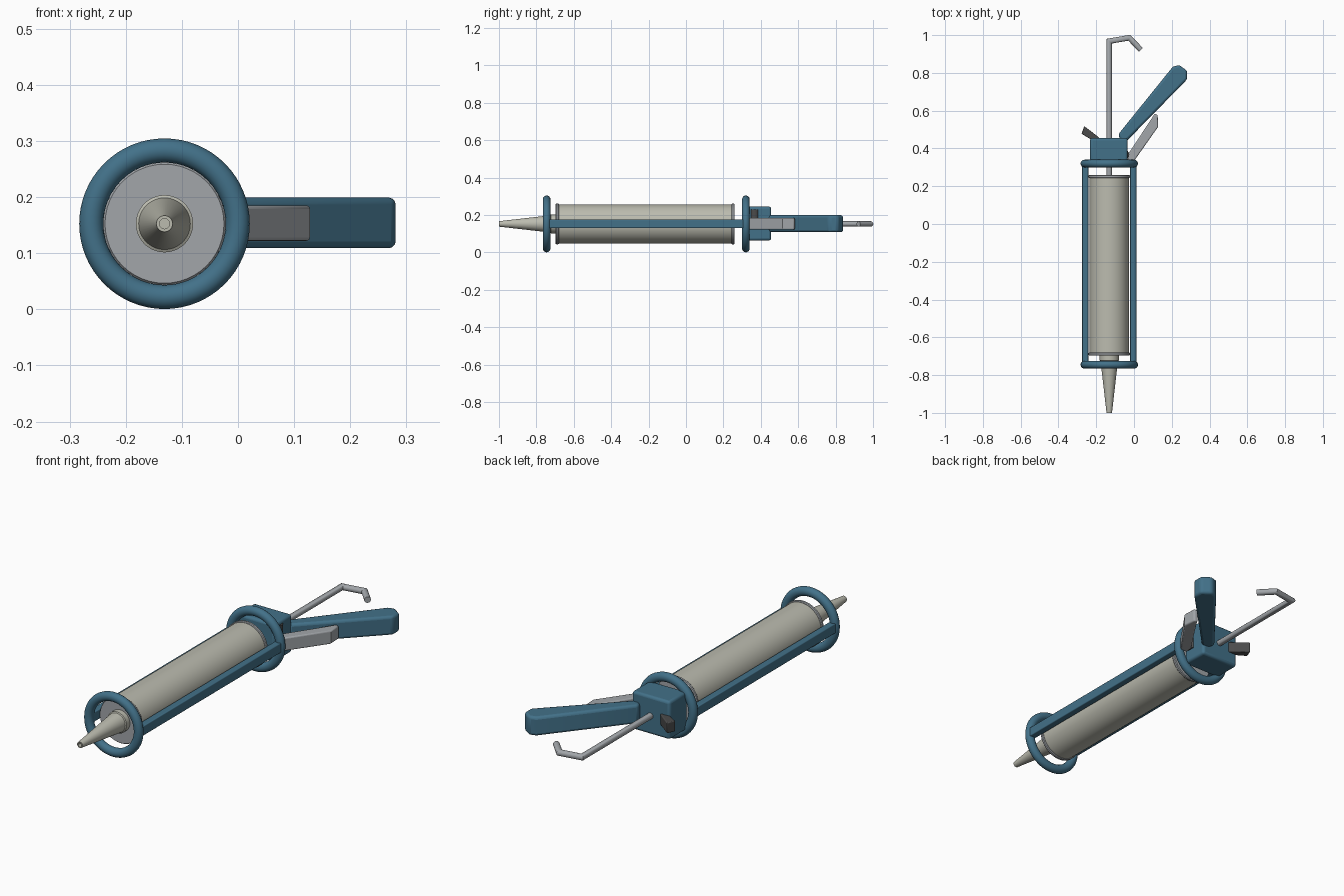
import bpy, bmesh, math
from mathutils import Vector, Matrix

if "Cube" in bpy.data.objects:
    bpy.data.objects.remove(bpy.data.objects["Cube"])

CX, CZ = -0.131, 0.1525   # long axis of the tool


def material(name, rgb):
    m = bpy.data.materials.new(name)
    m.diffuse_color = (*rgb, 1)
    m.use_nodes = True
    m.node_tree.nodes["Principled BSDF"].inputs["Base Color"].default_value = m.diffuse_color
    return m


BLUE = material("blue_paint", (0.055, 0.165, 0.25))
CREAM = material("cream_plastic", (0.50, 0.50, 0.43))
STEEL = material("steel", (0.36, 0.38, 0.40))
DARK = material("dark_steel", (0.07, 0.07, 0.07))


def finish(name, bm, mat, bevel=0.0):
    bmesh.ops.recalc_face_normals(bm, faces=bm.faces)
    me = bpy.data.meshes.new(name)
    bm.to_mesh(me)
    bm.free()
    ob = bpy.data.objects.new(name, me)
    bpy.context.collection.objects.link(ob)
    me.materials.append(mat)
    if bevel:
        mod = ob.modifiers.new("bevel", "BEVEL")
        mod.width, mod.segments = bevel, 3
        mod.limit_method, mod.angle_limit = "ANGLE", math.radians(40)
    bpy.context.view_layer.objects.active = ob
    ob.select_set(True)
    bpy.ops.object.shade_smooth_by_angle(angle=math.radians(35))
    ob.select_set(False)
    return ob


def lathe(name, profile, mat, closed=False, n=48):
    """Spin (radius, y) points around the long axis."""
    bm = bmesh.new()
    vs = [bm.verts.new((CX + r, y, CZ)) for r, y in profile]
    edges = [bm.edges.new(p) for p in zip(vs, vs[1:])]
    if closed:
        edges.append(bm.edges.new((vs[-1], vs[0])))
    bmesh.ops.spin(bm, geom=vs + edges, cent=(CX, 0, CZ), axis=(0, 1, 0),
                   angle=math.tau, steps=n)
    bmesh.ops.remove_doubles(bm, verts=bm.verts, dist=1e-5)
    return finish(name, bm, mat)


def plate(name, outline, z0, z1, mat, bevel):
    """Extrude an (x, y) outline from z0 to z1."""
    bm = bmesh.new()
    face = bm.faces.new([bm.verts.new((x, y, z0)) for x, y in outline])
    res = bmesh.ops.extrude_face_region(bm, geom=[face])
    top = [v for v in res["geom"] if isinstance(v, bmesh.types.BMVert)]
    bmesh.ops.translate(bm, verts=top, vec=(0, 0, z1 - z0))
    return finish(name, bm, mat, bevel)


def box(name, x0, x1, y0, y1, z0, z1, mat, bevel):
    return plate(name, [(x0, y0), (x1, y0), (x1, y1), (x0, y1)], z0, z1, mat, bevel)


# cartridge tube, metal end caps and nozzle
lathe("cartridge_tube", [(0, -0.69), (0.104, -0.69), (0.104, 0.25), (0, 0.25)], CREAM)
for name, y0, y1 in (("front_cap", -0.697, -0.680), ("rear_cap", 0.243, 0.260)):
    lathe(name, [(0, y0), (0.106, y0), (0.109, y0 + 0.004), (0.109, y1 - 0.004),
                 (0.106, y1), (0, y1)], STEEL)
lathe("nozzle", [(0, -0.69), (0.051, -0.69), (0.051, -0.722), (0.046, -0.725),
                 (0.0145, -1.0), (0.009, -1.0), (0.009, -0.95), (0, -0.95)], CREAM)

# frame rings
for name, yc in (("front_ring", -0.745), ("rear_ring", 0.32)):
    ring = [(0.1305 + 0.0215 * math.cos(a), yc + 0.0205 * math.sin(a))
            for a in (math.tau * i / 16 for i in range(16))]
    lathe(name, ring, BLUE, closed=True, n=64)

# side rails joining the rings
for name, s in (("left_rail", -1), ("right_rail", 1)):
    xc = CX + s * 0.127
    box(name, xc - 0.0165, xc + 0.0165, -0.745, 0.32, 0.13, 0.176, BLUE, 0.004)

# drive housing and rear handle
box("housing", -0.233, -0.034, 0.322, 0.455, 0.064, 0.245, BLUE, 0.012)
plate("handle", [(-0.083, 0.475), (-0.07, 0.44), (-0.038, 0.44), (0.281, 0.765),
                 (0.281, 0.812), (0.238, 0.842), (0.205, 0.832)],
      0.109, 0.199, BLUE, 0.012)

# trigger with its pivot pin
plate("trigger", [(-0.035, 0.335), (-0.002, 0.330), (0.128, 0.515),
                  (0.125, 0.578), (0.108, 0.583), (0.088, 0.550), (-0.028, 0.375)],
      0.122, 0.185, STEEL, 0.006)
bm = bmesh.new()
bmesh.ops.create_cone(bm, cap_ends=True, segments=24, radius1=0.025, radius2=0.025,
                      depth=0.105, matrix=Matrix.Translation((-0.05, 0.367, 0.176)))
finish("trigger_pin", bm, DARK)

# thumb release latch
plate("release_latch", [(-0.278, 0.478), (-0.215, 0.440), (-0.175, 0.440),
                        (-0.190, 0.462), (-0.263, 0.518)], 0.127, 0.178, DARK, 0.004)

# push rod with hooked end: rings swept along a mitred path
path = [Vector(p) for p in ((CX, 0.25, CZ), (CX, 0.968, CZ),
                            (-0.025, 0.986, CZ), (0.036, 0.922, CZ))]
bm = bmesh.new()
loops = []
R, N = 0.0145, 20
for i, p in enumerate(path):
    d_in = (p - path[max(i - 1, 0)]).normalized()
    d_out = (path[min(i + 1, len(path) - 1)] - p).normalized()
    t = (d_in + d_out).normalized()
    side = t.cross(Vector((0, 0, 1)))
    stretch = 1 / max(t.dot(d_in if i else d_out), 0.75)
    loops.append([bm.verts.new(p + side * R * stretch * math.cos(a) + Vector((0, 0, R * math.sin(a))))
                  for a in (math.tau * k / N for k in range(N))])
for a, b in zip(loops, loops[1:]):
    for k in range(N):
        bm.faces.new((a[k], a[(k + 1) % N], b[(k + 1) % N], b[k]))
bm.faces.new(loops[0])
bm.faces.new(loops[-1])
finish("push_rod", bm, STEEL)
